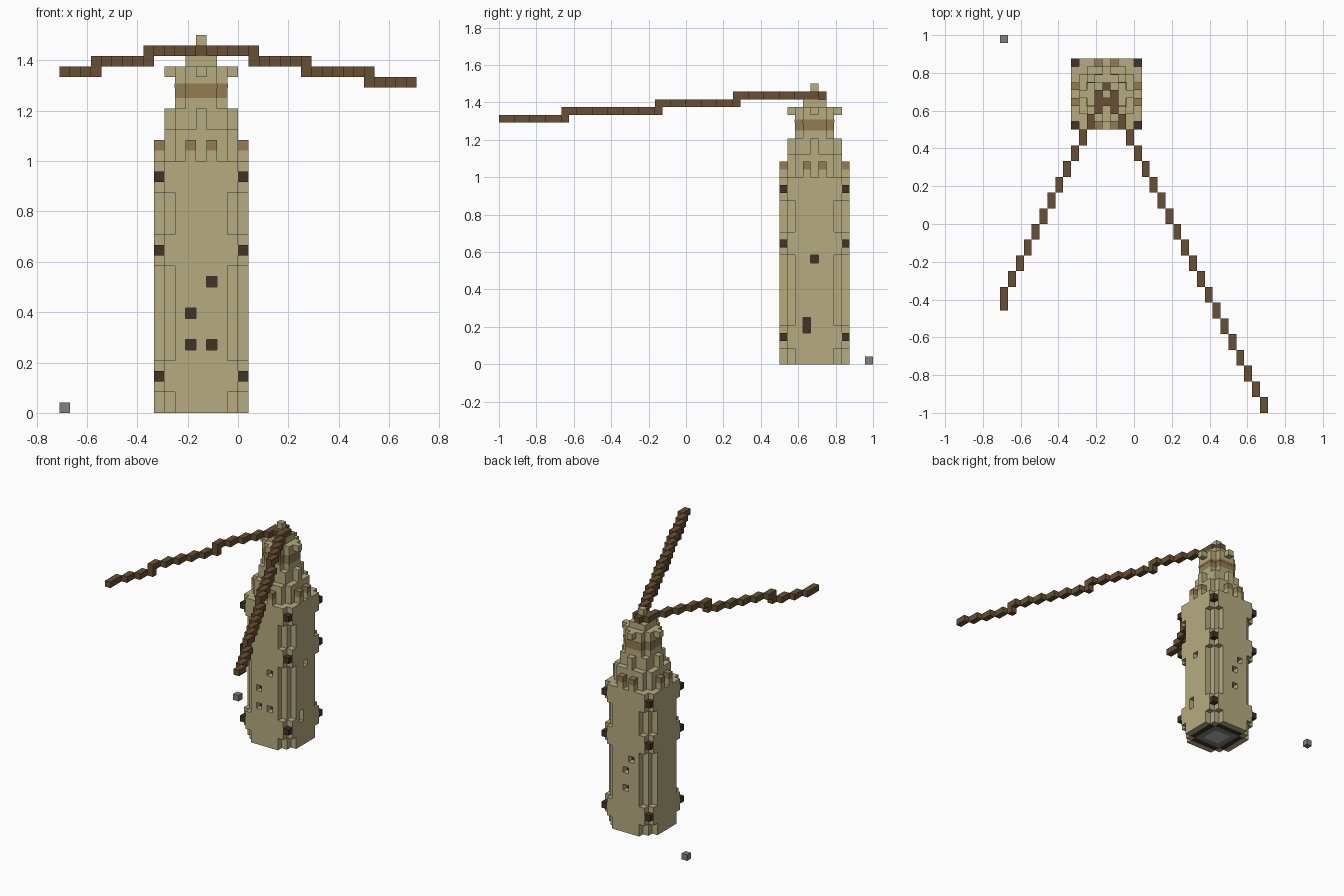
import bpy
import bmesh
from itertools import product
from mathutils import Vector

if "Cube" in bpy.data.objects:
    bpy.data.objects.remove(bpy.data.objects["Cube"])

U = 2 / 48                              # edge of one block
CORNER = Vector((-17 * U, -24 * U, 0))  # corner of the block grid
CX, CY = 13, 40                         # tower axis in blocks

COLOURS = {
    "sandstone": (0.47, 0.41, 0.22),
    "tan_brown": (0.29, 0.20, 0.085),
    "wood_brown": (0.14, 0.08, 0.032),
    "dark_brown": (0.055, 0.034, 0.019),
    "stone_grey": (0.22, 0.22, 0.22),
    "pale_grey": (0.5, 0.5, 0.5),
}
NAMES = list(COLOURS)
MATS = []
for name, rgb in COLOURS.items():
    m = bpy.data.materials.new(name)
    m.use_nodes = True
    m.diffuse_color = (*rgb, 1)
    m.node_tree.nodes["Principled BSDF"].inputs["Base Color"].default_value = (*rgb, 1)
    MATS.append(m)


def build(name, blocks):
    """Make one mesh from {(i, j, k): colour}, leaving out faces between blocks."""
    bm = bmesh.new()
    verts = {}

    def vert(p):
        if p not in verts:
            verts[p] = bm.verts.new(CORNER + Vector(p) * U)
        return verts[p]

    for cell, colour in blocks.items():
        for axis, side in product(range(3), (0, 1)):
            near = list(cell)
            near[axis] += 2 * side - 1
            if tuple(near) in blocks:
                continue
            b, c = (axis + 1) % 3, (axis + 2) % 3
            ring = []
            for s, t in ((0, 0), (1, 0), (1, 1), (0, 1)):
                p = list(cell)
                p[axis] += side
                p[b] += s
                p[c] += t
                ring.append(vert(tuple(p)))
            face = bm.faces.new(ring if side else ring[::-1])
            face.material_index = NAMES.index(colour)
    me = bpy.data.meshes.new(name)
    bm.to_mesh(me)
    bm.free()
    for m in MATS:
        me.materials.append(m)
    ob = bpy.data.objects.new(name, me)
    bpy.context.collection.objects.link(ob)


def plan(reach, diagonal):
    """Octagonal floor plan around the tower axis."""
    r = range(-reach, reach + 1)
    return [(a, b) for a, b in product(r, r) if abs(a) + abs(b) <= diagonal]


def fill(blocks, cells, levels, colour="sandstone"):
    for (a, b), k in product(cells, levels):
        blocks[CX + a, CY + b, k] = colour


def plate(name, half_x, half_y, z0, z1, colour):
    """Thin painted band or sheet centred on the tower axis."""
    bm = bmesh.new()
    bmesh.ops.create_cube(bm, size=1)
    mid = CORNER + Vector((CX + 0.5, CY + 0.5, 0)) * U
    for v in bm.verts:
        v.co = (mid.x + 2 * v.co.x * half_x, mid.y + 2 * v.co.y * half_y,
                z1 if v.co.z > 0 else z0)
    me = bpy.data.meshes.new(name)
    bm.to_mesh(me)
    bm.free()
    me.materials.append(MATS[NAMES.index(colour)])
    bpy.context.collection.objects.link(bpy.data.objects.new(name, me))


# Main shaft with bracketed corners
shaft = {}
fill(shaft, plan(4, 6), range(24))
corners = list(product((-4, 4), (-4, 4)))
for k in (3, 15, 22):
    fill(shaft, plan(4, 7), range(k - 1, k + 2))
    fill(shaft, corners, [k], "dark_brown")

# Windows: front, back, then the +x side
windows = [(1, -4, 12), (-1, -4, 9), (-1, -4, 6), (1, -4, 6),
           (-1, 4, 12), (0, 4, 10), (0, 4, 7),
           (4, 0, 13), (4, -1, 4), (4, -1, 5)]
for a, b, k in windows:
    del shaft[CX + a, CY + b, k]
    inner = (a, b * 3 // 4) if abs(b) == 4 else (a * 3 // 4, b)
    fill(shaft, [inner], [k], "dark_brown")

# Rings of floor stone seen from underneath
for reach, diagonal, colour in ((3, 5, "dark_brown"), (2, 4, "stone_grey"), (1, 2, "pale_grey")):
    fill(shaft, plan(reach, diagonal), [0], colour)
build("tower_shaft", shaft)

# Parapet merlons with brown tops
merlons = {}
for s, t in product((-4, 4), (-1, 1)):
    fill(merlons, [(s, t), (t, s)], [24])
    fill(merlons, [(s, t), (t, s)], [25], "tan_brown")
build("parapet_merlons", merlons)

# Stepped upper drums and buttresses
drum = {}
cross = [(3, 0), (-3, 0), (0, 3), (0, -3)]
fill(drum, plan(3, 5), range(24, 27))
fill(drum, plan(2, 4), range(27, 29))
fill(drum, cross, range(27, 29))
build("upper_drum", drum)

# Neck with brown band, cap and finial
neck = {}
fill(neck, plan(2, 3), range(29, 32))
fill(neck, plan(2, 3), [30], "tan_brown")
build("neck", neck)
EDGE = 0.002
z0, z1 = 31 * U, 31.4 * U
plate("neck_band_x", 2.5 * U + EDGE, 1.5 * U + EDGE, z0, z1, "tan_brown")
plate("neck_band_y", 1.5 * U + EDGE, 2.5 * U + EDGE, z0, z1, "tan_brown")

cap = {}
fill(cap, plan(2, 3) + cross, [32])
fill(cap, plan(1, 2), [33])
fill(cap, [(0, 0)], [35])
build("cap", cap)


# Two long arms that step down away from the tower
def arm(name, start, column):
    blocks = {}
    steps = ((31, 0, 8), (32, 8, 20), (33, 20, 30), (34, 30, 40))
    for k, lo, hi in steps:
        for j in range(max(lo, start), hi + 1):
            blocks[column(j), j, k] = "wood_brown"
    build(name, blocks)


arm("long_arm", 0, lambda j: 33 - j // 2)
arm("short_arm", 13, lambda j: (j - 13) * 13 // 27)
hub = {}
fill(hub, [(-1, 0), (1, 0), (0, 1), (0, -1)], [34], "wood_brown")
build("arm_hub", hub)

# Lone stone block on the ground
build("ground_block", {(0, 47, 0): "stone_grey"})
